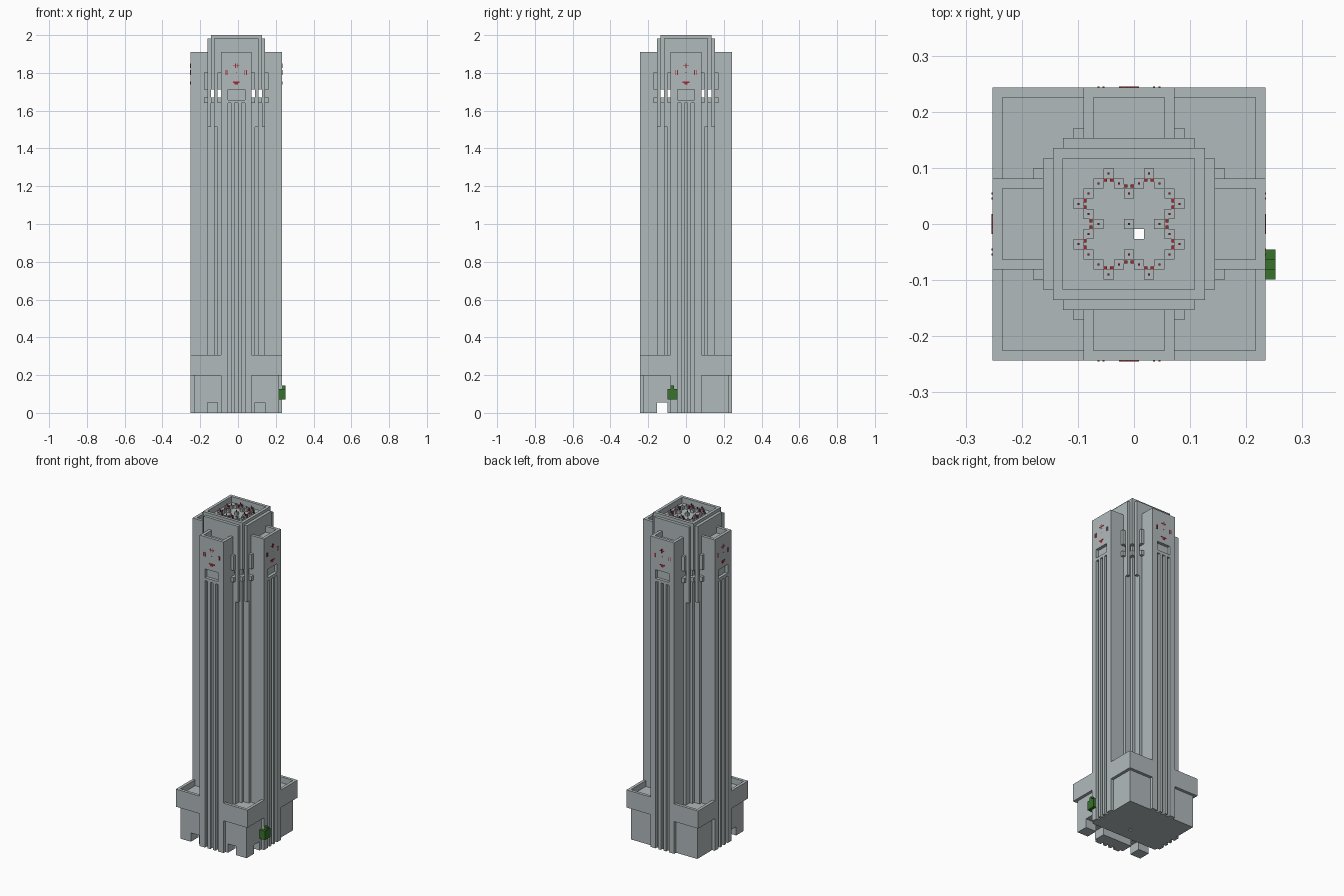
import bpy, bmesh
from mathutils import Matrix, Vector

cube = bpy.data.objects.get("Cube")
if cube:
    bpy.data.objects.remove(cube)

U = 2 / 111          # one block
CX = -0.5            # tower axis, in blocks


def material(name, rgb):
    m = bpy.data.materials.new(name)
    m.use_nodes = True
    m.diffuse_color = (*rgb, 1)
    m.node_tree.nodes["Principled BSDF"].inputs["Base Color"].default_value = (*rgb, 1)
    return m


STONE = material("pale stone grey", (0.44, 0.49, 0.50))
RED = material("lamp red", (0.36, 0.02, 0.03))
GREEN = material("leaf green", (0.04, 0.17, 0.025))


def finish(bm, name, mat):
    """Scale blocks to units and link the mesh as an object."""
    bmesh.ops.recalc_face_normals(bm, faces=bm.faces)
    bm.transform(Matrix.Scale(U, 4) @ Matrix.Translation((CX, 0, 0)))
    me = bpy.data.meshes.new(name)
    bm.to_mesh(me)
    bm.free()
    me.materials.append(mat)
    ob = bpy.data.objects.new(name, me)
    bpy.context.collection.objects.link(ob)
    return ob


def spin(box, k):
    """Turn a box (x0, x1, y0, y1, z0, z1) by k quarter turns about the axis."""
    x0, x1, y0, y1, z0, z1 = box
    for _ in range(k):
        x0, x1, y0, y1 = -y1, -y0, x0, x1
    return x0, x1, y0, y1, z0, z1


def boxes(name, items, mat=STONE):
    bm = bmesh.new()
    for x0, x1, y0, y1, z0, z1 in items:
        mid = Vector((x0 + x1, y0 + y1, z0 + z1)) / 2
        size = Matrix.Diagonal((x1 - x0, y1 - y0, z1 - z0, 1))
        bmesh.ops.create_cube(bm, size=1, matrix=Matrix.Translation(mid) @ size)
    return finish(bm, name, mat)


def stepped_prism(name, steps, z0, z1):
    """Prism whose four corners step in along the given (x, y) corners."""
    quarter = [steps[0]]
    for (ax, ay), (bx, by) in zip(steps, steps[1:]):
        quarter += [(bx, ay), (bx, by)]
    outline = []
    for _ in range(4):
        outline += quarter
        quarter = [(-y, x) for x, y in quarter]
    bm = bmesh.new()
    face = bm.faces.new([bm.verts.new((x, y, z0)) for x, y in outline])
    grown = bmesh.ops.extrude_face_region(bm, geom=[face], use_keep_orig=True)
    top = [v for v in grown["geom"] if isinstance(v, bmesh.types.BMVert)]
    bmesh.ops.translate(bm, verts=top, vec=(0, 0, z1 - z0))
    return finish(bm, name, STONE)


def cut(ob, items):
    """Carve boxes out of a part and discard the cutters."""
    cutters = []
    for item in items:
        c = boxes("cutter", [item])
        c.hide_render = True
        mod = ob.modifiers.new("cut", 'BOOLEAN')
        mod.operation, mod.solver, mod.object = 'DIFFERENCE', 'EXACT', c
        cutters.append(c)
    graph = bpy.context.evaluated_depsgraph_get()
    graph.update()
    carved = bpy.data.meshes.new_from_object(ob.evaluated_get(graph))
    ob.modifiers.clear()
    ob.data = carved
    carved.name = ob.name
    for c in cutters:
        bpy.data.objects.remove(c)


# Openings shared by several parts
well = (0.5, 1.5, -1.5, -0.5, -1, 112)
passage = (-15, 15, -8.5, -5.5, -1, 3)

# Central core: shaft, gallery, crown and parapet
shaft = stepped_prism("shaft", [(8.5, 5.5), (6.5, 6.5), (5.5, 8.5)], 0, 91)
cut(shaft, [well, passage])

gallery = stepped_prism(
    "gallery", [(9.5, 5.5), (8.5, 6.5), (7.5, 7.5), (6.5, 8.5), (5.5, 9.5)], 91, 100)
slots = [spin((s * c - 0.5, s * c + 0.5, -11, 11, 92.6, 95), k)
         for c in (5, 7) for s in (-1, 1) for k in (0, 1)]
cut(gallery, [well] + slots)

crown = stepped_prism("crown", [(8.5, 6.5), (7.5, 7.5), (6.5, 8.5)], 100, 110)
roof_recess = (-6.5, 6.5, -6.5, 6.5, 109, 112)
cut(crown, [well, roof_recess])
parapet = boxes("crown_parapet", [(-7.5, 7.5, -7.5, 7.5, 110, 111)])
cut(parapet, [roof_recess])

# Ribs hanging under the gallery in each corner
ribs = []
for k in range(4):
    for x, y in ((8, 6), (6, 8)):
        ribs.append(spin((x - 0.5, x + 0.5, y - 0.5, y + 0.5, 84, 91), k))
boxes("gallery_ribs", ribs)

# Four tall piers with three flutes, a window recess and a sunken roof
for k, side in enumerate(("front", "left", "back", "right")):
    pier = boxes(side + "_pier", [spin((-4.5, 4.5, -13.5, -8.5, 0, 106), k)])
    hollows = [(c - 0.5, c + 0.5, -14, -12.5, -1, 91) for c in (-2, 0, 2)]
    hollows += [(-2.5, 2.5, -14, -12.5, 92, 95), (-3.5, 3.5, -12.5, -8, 104, 107)]
    hollows = [spin(h, k) for h in hollows]
    if side == "front":
        hollows.append(passage)
    cut(pier, hollows)

    # Small lamps on the pier face
    marks = [(-0.9, 0.9, 101.9, 102.1), (-0.35, -0.15, 101.3, 102.7),
             (0.15, 0.35, 101.3, 102.7), (-1, 1, 97, 97.4),
             (-0.5, 0.5, 96.5, 97), (-0.1, 0.1, 99.9, 100.1)]
    marks += [(x - 0.1, x + 0.1, 99.3, 100.7) for x in (-3, -2.5, 2.5, 3)]
    boxes(side + "_lamps", [spin((a, b, -13.58, -13.4, c, d), k)
                            for a, b, c, d in marks], RED)

# Corner podiums: narrow foot, overhanging top with a parapet
for k, corner in enumerate(("front_left", "back_left", "back_right", "front_right")):
    foot = boxes(corner + "_podium_foot", [spin((4.5, 12.5, -12.5, -4.5, 0, 11), k)])
    if corner.startswith("front"):
        s = 1 if corner.endswith("left") else -1
        door = (min(s * 5.5, s * 8.5), max(s * 5.5, s * 8.5), -14, -7, -1, 3)
        cut(foot, [passage, door])
    top = boxes(corner + "_podium_top", [spin((4.5, 13.5, -13.5, -4.5, 11, 17), k)])
    cut(top, [spin((4, 12.5, -12.5, -4, 15, 18), k)])

# Flower of pads on the roof, each carrying a small lamp
quarter = [(2, 5), (3, 4), (4, 3), (5, 2), (4, 1), (3, 0), (1, 4), (0, 3), (0, 0)]
cells = sorted({(sx * x, sy * y) for x, y in quarter for sx in (-1, 1) for sy in (-1, 1)})
boxes("roof_pads", [(x - 0.5, x + 0.5, y - 0.5, y + 0.5, 109, 110) for x, y in cells])
lamps = [(x - 0.1, x + 0.1, y - 0.1, y + 0.1, 110, 110.65) for x, y in cells]
for s in (-1, 1):
    for t in (-0.35, 0.35):
        for c, r in ((-2, 4.35), (2, 4.35), (0, 3.75)):
            lamps.append((c + t - 0.2, c + t + 0.2, s * r - 0.15, s * r + 0.15, 109, 110))
            lamps.append((s * r - 0.15, s * r + 0.15, c + t - 0.2, c + t + 0.2, 109, 110))
boxes("roof_lamps", lamps, RED)

# Leafy shrub on the left side wall
boxes("shrub", [(13.5, 14.5, -5.5, -4.5, 4, 7), (13.5, 14.5, -4.5, -3.5, 4, 8),
                (13.5, 14.5, -3.5, -2.5, 4, 7), (12.5, 13.5, -5.5, -4.5, 4, 7)], GREEN)
